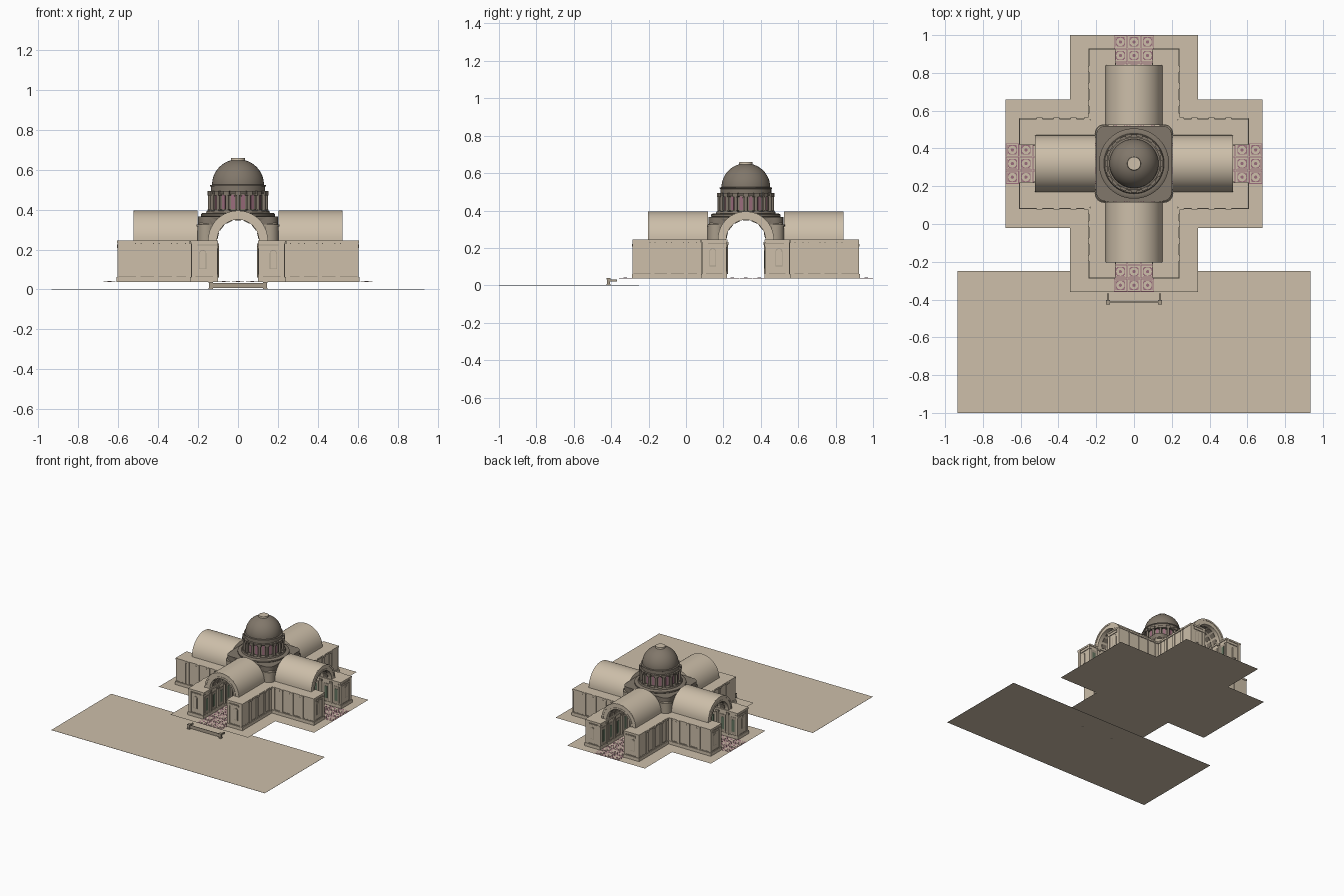
import bpy, bmesh, math
from mathutils import Matrix, Vector

cube = bpy.data.objects.get("Cube")
if cube:
    bpy.data.objects.remove(cube)

CY = 0.32      # centre of the crossing
FLOOR = 0.037  # level of the terrace
SPRING = 0.245 # wall top, where the vaults begin


def material(name, rgb):
    m = bpy.data.materials.new(name)
    m.use_nodes = True
    m.diffuse_color = (*rgb, 1)
    m.node_tree.nodes["Principled BSDF"].inputs["Base Color"].default_value = (*rgb, 1)
    return m


STONE = material("pale stone", (0.61, 0.52, 0.40))
TRIM = material("weathered stone", (0.40, 0.34, 0.26))
DOME = material("dark stone", (0.22, 0.185, 0.145))
PINK = material("pink marble", (0.32, 0.15, 0.20))
GREEN = material("green marble", (0.13, 0.18, 0.12))


def box(bm, x0, x1, y0, y1, z0, z1):
    size = Matrix.Diagonal((x1 - x0, y1 - y0, z1 - z0, 1))
    mid = Matrix.Translation(((x0 + x1) / 2, (y0 + y1) / 2, (z0 + z1) / 2))
    bmesh.ops.create_cube(bm, size=1, matrix=mid @ size)


def cyl(bm, x, y, z0, z1, r, r2=None, n=12):
    bmesh.ops.create_cone(bm, cap_ends=True, segments=n, radius1=r, radius2=r if r2 is None else r2,
                          depth=z1 - z0, matrix=Matrix.Translation((x, y, (z0 + z1) / 2)))


def arch(bm, r0, r1, y0, y1, n=28):
    """Half-round arch of some thickness, running along y."""
    rings = []
    for i in range(n + 1):
        c, s = math.cos(math.pi * i / n), math.sin(math.pi * i / n)
        rings.append([bm.verts.new((r * c, y, SPRING + r * s))
                      for r, y in ((r0, y0), (r1, y0), (r1, y1), (r0, y1))])
    for a, b in zip(rings, rings[1:]):
        for k in range(4):
            bm.faces.new((a[k], a[(k + 1) % 4], b[(k + 1) % 4], b[k]))
    bm.faces.new(rings[0])
    bm.faces.new(rings[-1])


def arched_plate(bm, cx, w, y0, y1, z0, z1, n=10):
    """Round-headed slab facing along y."""
    pts = [(cx - w, z0), (cx + w, z0)]
    pts += [(cx + w * math.cos(math.pi * i / n), z1 - w + w * math.sin(math.pi * i / n)) for i in range(n + 1)]
    face = bm.faces.new([bm.verts.new((x, y0, z)) for x, z in pts])
    out = bmesh.ops.extrude_face_region(bm, geom=[face])
    moved = [v for v in out["geom"] if isinstance(v, bmesh.types.BMVert)]
    bmesh.ops.translate(bm, verts=moved, vec=(0, y1 - y0, 0))


def lathe(bm, profile, n=48):
    rings = [[bm.verts.new((r * math.cos(math.tau * i / n), r * math.sin(math.tau * i / n), z))
              for i in range(n)] for r, z in profile]
    for a, b in zip(rings, rings[1:]):
        for i in range(n):
            j = (i + 1) % n
            bm.faces.new((a[i], a[j], b[j], b[i]))


def finish(name, bm, mat, turns=1, y=CY):
    """Make the object; turns=4 repeats it on all four arms."""
    bmesh.ops.recalc_face_normals(bm, faces=bm.faces)
    for f in bm.faces:
        f.smooth = True
    for e in bm.edges:
        e.smooth = len(e.link_faces) == 2 and e.calc_face_angle(0) < math.radians(35)
    me = bpy.data.meshes.new(name)
    bm.to_mesh(me)
    bm.free()
    me.materials.append(mat)
    for k in range(turns):
        ob = bpy.data.objects.new(name if turns == 1 else f"{name}_{k + 1}", me)
        ob.location = (0, y, 0)
        ob.rotation_euler.z = k * math.pi / 2
        bpy.context.collection.objects.link(ob)
    return ob


# Lower forecourt and cross-shaped terrace
bm = bmesh.new()
box(bm, -.935, .935, -1, -.25, 0, .001)
finish("forecourt", bm, STONE, y=0)
bm = bmesh.new()
quarter = [Vector((-.34, -.68, FLOOR)), Vector((.34, -.68, FLOOR)), Vector((.34, -.34, FLOOR))]
bm.faces.new([bm.verts.new(Matrix.Rotation(k * math.pi / 2, 3, "Z") @ p) for k in range(4) for p in quarter])
finish("terrace", bm, STONE)

# Patterned paving: pink frame, pale field, pink square, pale disc, pink heart
pink_tiles, pale_tiles = bmesh.new(), bmesh.new()
T = 0.072
for row in range(8):
    for col in (-1, 0, 1):
        x, y = col * T, -.68 + T * (row + .5)
        for bm, h, top in ((pink_tiles, .035, .001), (pale_tiles, .031, .0018), (pink_tiles, .025, .0026)):
            box(bm, x - h, x + h, y - h, y + h, FLOOR + .0005, FLOOR + top)
        cyl(pale_tiles, x, y, FLOOR + .0005, FLOOR + .0034, .0225, n=16)
        cyl(pink_tiles, x, y, FLOOR + .0005, FLOOR + .0042, .009, n=8)
        for sx in (-1, 1):
            for sy in (-1, 1):
                cyl(pale_tiles, x + sx * .021, y + sy * .021, FLOOR + .0005, FLOOR + .0032, .003, n=6)
finish("paving_pink", pink_tiles, PINK, 4)
finish("paving_pale", pale_tiles, STONE, 4)

# Entrance parapet, end posts and rails
bm = bmesh.new()
box(bm, -.13, .13, -.415, -.411, .006, .032)
for s in (-1, 1):
    x = s * .137
    box(bm, x - .011, x + .011, -.425, -.403, 0, .008)
    box(bm, x - .008, x + .008, -.422, -.406, .008, .032)
    box(bm, x - .011, x + .011, -.425, -.403, .032, .038)
    box(bm, x - .005, x + .005, -.406, -.368, .02, .03)
finish("entrance_parapet", bm, TRIM, y=0)

# Arm walls, end piers and their mouldings
walls, trim, niches, shafts, panels = (bmesh.new() for _ in range(5))
for s in (-1, 1):
    def sbox(bm, x0, x1, *rest):
        box(bm, min(s * x0, s * x1), max(s * x0, s * x1), *rest)
    inner = -.105 if s > 0 else -.23
    sbox(walls, .105, .23, -.595, inner, FLOOR, SPRING - .002)
    sbox(walls, .104, .233, -.601, -.52, FLOOR, SPRING - .001)
    sbox(walls, .101, .240, -.609, -.24, FLOOR, .062)
    sbox(trim, .102, .234, -.604, -.24, .062, .067)
    sbox(walls, .099, .237, -.606, -.235, .232, SPRING)
    # end pier: corner strips, capital band and round-headed niche
    for x in (.103, .212):
        sbox(walls, x, x + .022, -.605, -.6, .06, .235)
    sbox(walls, .1, .204, -.6075, -.58, .208, .22)
    sbox(trim, .101, .203, -.6055, -.58, .22, .226)
    arched_plate(trim, s * .177, .0185, -.6035, -.6, .102, .198)
    arched_plate(niches, s * .177, .015, -.605, -.6, .106, .194)
    # outer pilasters breaking the cornice
    for y in (-.5, -.41, -.32, -.25):
        sbox(walls, .229, .2365, y - .011, y + .011, .06, .235)
        sbox(walls, .229, .2425, y - .016, y + .016, .228, .244)
    # passage side: framed panels between engaged columns
    for y in (-.565, -.475, -.385, -.295):
        sbox(trim, .1015, .106, y - .025, y + .025, .075, .205)
        sbox(panels, .0995, .106, y - .012, y + .012, .09, .185)
    for y in (-.52, -.43, -.34, -.25):
        cyl(shafts, s * .105, y, .06, .215, .009)
        sbox(trim, .094, .108, y - .012, y + .012, .215, .231)
finish("arm_wall", walls, STONE, 4)
finish("wall_moulding", trim, TRIM, 4)
finish("niche", niches, STONE, 4)
finish("engaged_column", shafts, TRIM, 4)
finish("passage_panel", panels, GREEN, 4)

# Barrel vaults with end archivolts and coffered soffits
bm = bmesh.new()
arch(bm, .106, .15, -.52, -.203)
finish("barrel_vault", bm, STONE, 4)
bm = bmesh.new()
arch(bm, .105, .118, -.523, -.5)
arch(bm, .136, .1495, -.523, -.51)
finish("archivolt", bm, STONE, 4)
bm = bmesh.new()
for i in range(7):
    turn = Matrix.Translation((0, 0, SPRING)) @ Matrix.Rotation(math.pi * ((i + .5) / 7 - .5), 4, "Y")
    for y in (-.47, -.41, -.35, -.29, -.23):
        bmesh.ops.create_cube(bm, size=1, matrix=turn @ Matrix.Translation((0, y, .104))
                              @ Matrix.Diagonal((.032, .042, .005, 1)))
finish("vault_coffer", bm, DOME, 4)

# Crossing block, hollowed by both passages and the dome shaft
bm = bmesh.new()
box(bm, -.2, .2, -.2, .2, SPRING - .003, .365)
upright = [e for e in bm.edges if abs(e.verts[0].co.z - e.verts[1].co.z) > .05]
bmesh.ops.bevel(bm, geom=upright, offset=.05, segments=6, profile=.5, affect="EDGES")
crossing = finish("crossing_block", bm, DOME)
for name, axis, r, z in (("cut_x", "Y", .1055, SPRING), ("cut_y", "X", .1055, SPRING), ("cut_z", "Z", .118, .3)):
    bm = bmesh.new()
    turn = Matrix.Rotation(0 if axis == "Z" else math.pi / 2, 4, axis)
    bmesh.ops.create_cone(bm, cap_ends=True, segments=56, radius1=r, radius2=r, depth=.7,
                          matrix=Matrix.Translation((0, 0, z)) @ turn)
    cutter = finish(name, bm, TRIM)
    cutter.hide_render = True
    cutter.hide_set(True)
    mod = crossing.modifiers.new(name, "BOOLEAN")
    mod.operation, mod.solver, mod.object = "DIFFERENCE", "EXACT", cutter

# Rounded corner buttresses
bm = bmesh.new()
cyl(bm, .158, .158, SPRING, .315, .046, n=24)
cyl(bm, .158, .158, .315, .325, .05, n=24)
cyl(bm, .158, .158, .325, .355, .045, .02, n=24)
finish("corner_buttress", bm, TRIM, 4)

# Drum: base ring, wall, windows and columns
bm = bmesh.new()
lathe(bm, [(.118, .36), (.178, .36), (.186, .368), (.186, .378), (.176, .384), (.16, .384),
           (.156, .394), (.128, .396), (.128, .48), (.118, .48), (.118, .36)])
finish("drum", bm, DOME)
panes, columns = bmesh.new(), bmesh.new()
N = 16
for i in range(N):
    for bm, half in ((panes, .5), (columns, 0)):
        old = set(bm.verts)
        if bm is panes:
            arched_plate(bm, 0, .0095, -.131, -.125, .402, .475)
        else:
            cyl(bm, 0, -.141, .4, .472, .0095)
            box(bm, -.013, .013, -.152, -.125, .392, .4)
            box(bm, -.015, .015, -.153, -.125, .472, .494)
        new = [v for v in bm.verts if v not in old]
        bmesh.ops.rotate(bm, verts=new, matrix=Matrix.Rotation(math.tau * (i + half) / N, 3, "Z"))
finish("drum_window", panes, PINK)
finish("drum_column", columns, DOME)

# Dome shell and crowning disc
bm = bmesh.new()
outer = [(.13 * math.cos(a), .525 + .127 * math.sin(a)) for a in (math.pi / 2 * i / 17 for i in range(15))]
under = [(r * .92, z - .008) for r, z in reversed(outer)]
lathe(bm, [(.118, .478), (.145, .478), (.145, .488), (.136, .492), (.136, .515), (.14, .517), (.14, .523)]
      + outer + under + [(.118, .478)])
finish("dome", bm, DOME)
bm = bmesh.new()
cyl(bm, 0, 0, .64, .659, .037, .035, n=32)
finish("dome_crown", bm, STONE)
